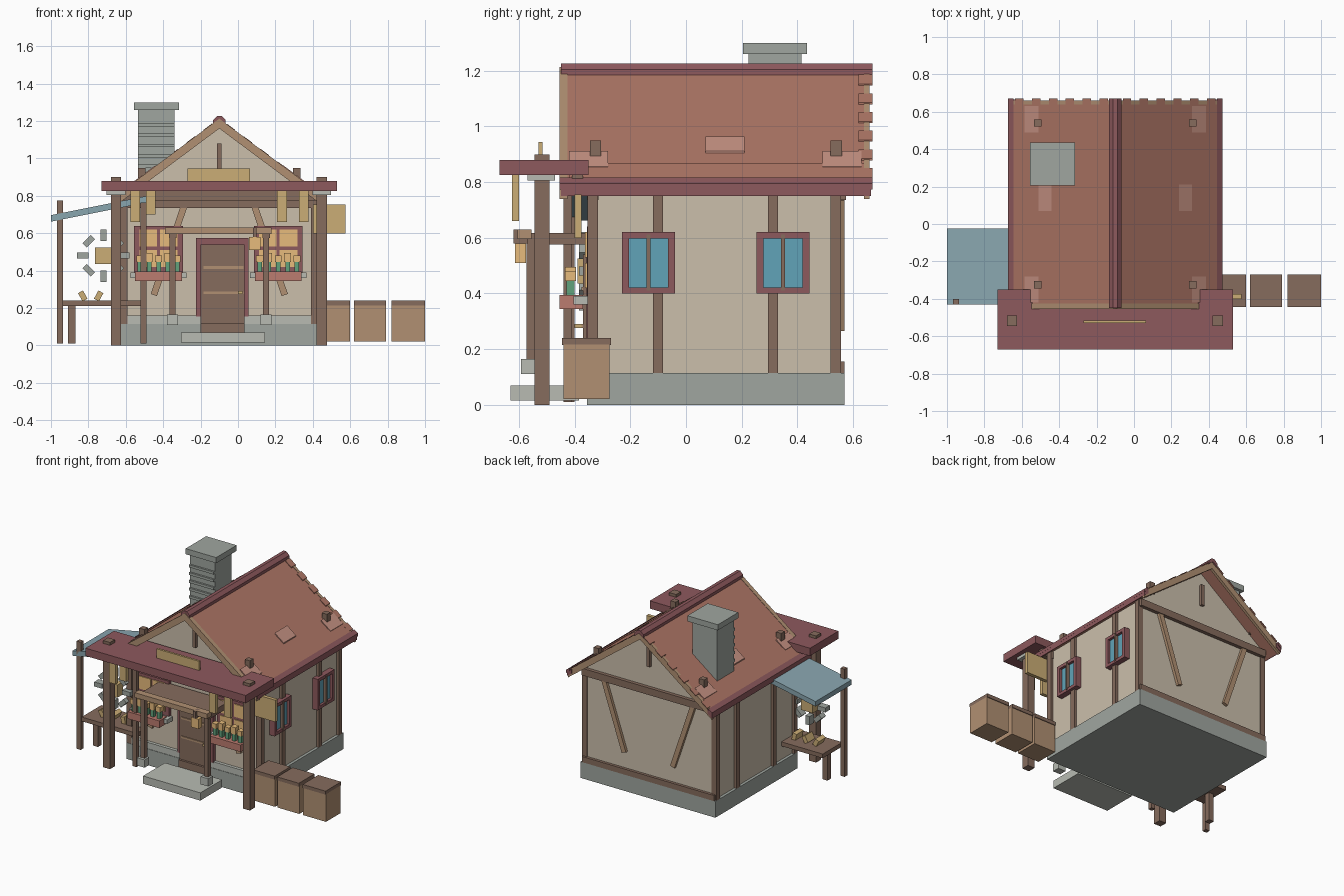
import bpy, math
from mathutils import Vector, Matrix

COLORS = dict(
    stone=(0.35, 0.38, 0.35), pale=(0.48, 0.5, 0.45), plaster=(0.6, 0.52, 0.41),
    wood=(0.24, 0.15, 0.11), oak=(0.44, 0.28, 0.17), tan=(0.6, 0.42, 0.18),
    roof=(0.42, 0.18, 0.13), patch=(0.55, 0.28, 0.22), maroon=(0.27, 0.1, 0.11),
    blue=(0.12, 0.37, 0.48), canvas=(0.25, 0.38, 0.43), green=(0.12, 0.36, 0.2),
    pink=(0.5, 0.2, 0.16), glow=(0.8, 0.5, 0.2))
MATS = {}
for k, c in COLORS.items():
    MATS[k] = bpy.data.materials.new(k)
    MATS[k].diffuse_color = (*c, 1)


def mesh(name, verts, faces, mat):
    me = bpy.data.meshes.new(name)
    me.from_pydata(verts, [], faces)
    me.materials.append(MATS[mat])
    ob = bpy.data.objects.new(name, me)
    bpy.context.collection.objects.link(ob)
    return ob


FACES = [(0, 1, 3, 2), (4, 6, 7, 5), (0, 4, 5, 1), (2, 3, 7, 6), (0, 2, 6, 4), (1, 5, 7, 3)]


def box(name, x0, x1, y0, y1, z0, z1, mat):
    return mesh(name, [(x, y, z) for x in (x0, x1) for y in (y0, y1) for z in (z0, z1)], FACES, mat)


def tilted(name, c, size, angle, mat):
    """Box centred on c, turned about the y axis."""
    h = [s / 2 for s in size]
    ob = box(name, -h[0], h[0], -h[1], h[1], -h[2], h[2], mat)
    ob.data.transform(Matrix.Translation(c) @ Matrix.Rotation(angle, 4, 'Y'))
    return ob


def beam(name, p, q, y, w, d, mat):
    """Board from (x, z) p to q in the plane y."""
    dx, dz = q[0] - p[0], q[1] - p[1]
    return tilted(name, ((p[0] + q[0]) / 2, y, (p[1] + q[1]) / 2),
                  (w, d, math.hypot(dx, dz)), math.atan2(dx, dz), mat)


def prism(name, prof, y0, y1, mat):
    n = len(prof)
    v = [(x, y, z) for y in (y0, y1) for x, z in prof]
    f = [tuple(range(n)), tuple(range(2 * n - 1, n - 1, -1))]
    f += [(i, i + n, (i + 1) % n + n, (i + 1) % n) for i in range(n)]
    return mesh(name, v, f, mat)


CX = -0.1      # ridge line
S = 0.745      # roof slope
TILT = math.atan(S)


def roof_z(d):
    return 1.21 - S * d


# Foundation and plaster body with gables
box("foundation", -0.63, 0.43, -0.355, 0.57, 0, 0.115, "stone")
prism("house_body", [(-0.61, 0.115), (0.41, 0.115), (0.41, 0.79), (CX, 1.17), (-0.61, 0.79)], -0.33, 0.55, "plaster")
box("front_sill", -0.62, 0.42, -0.352, -0.33, 0.115, 0.16, "pale")

# Timber frame
for s in (-1, 1):
    w = CX + s * 0.51
    for y in (-0.335, -0.1, 0.312, 0.538):
        box("wall_stud", w - 0.02, w + 0.02, y - 0.018, y + 0.018, 0.115, 0.79, "wood")
    for y in (-0.335, 0.555):
        beam("wall_brace", (CX + s * (0.19 if y < 0 else 0.35), 0.74),
             (CX + s * (0.35 if y < 0 else 0.19), 0.27), y, 0.035, 0.03, "oak")
for y in (-0.335, 0.555):
    box("tie_beam", -0.62, 0.42, y - 0.02, y + 0.02, 0.735, 0.785, "wood")
    box("king_post", CX - 0.012, CX + 0.012, y - 0.015, y + 0.015, 0.93, 1.08, "wood")
box("back_sill", -0.62, 0.42, 0.535, 0.57, 0.115, 0.155, "wood")

# Roof slopes, rafters, eaves, pegs, patches and loose tiles
for s in (-1, 1):
    def slab(name, d0, d1, y0, y1, lo, hi, mat):
        prism(name, [(CX + s * d0, roof_z(d0) + lo), (CX + s * d1, roof_z(d1) + lo),
                     (CX + s * d1, roof_z(d1) + hi), (CX + s * d0, roof_z(d0) + hi)], y0, y1, mat)
    slab("roof_slope", 0, 0.565, -0.43, 0.645, -0.035, 0, "roof")
    for y0, y1 in ((-0.455, -0.425), (0.64, 0.66)):
        slab("gable_rafter", 0, 0.565, y0, y1, -0.05, 0.003, "oak")
    for i in range(6):
        slab("edge_tile", 0.04 + i * 0.09, 0.085 + i * 0.09, 0.62, 0.67, 0.0, 0.006, "roof")
    slab("eave_board", 0.545, 0.573, -0.455, 0.67, -0.01, 0.012, "maroon")
    slab("lower_eave", 0.535, 0.57, -0.45, 0.665, -0.035, -0.005, "maroon")
    slab("tile_row", 0.465, 0.56, -0.42, 0.64, 0, 0.005, "roof")
    for y in (-0.35, 0.56):
        slab("roof_patch", 0.41, 0.485, y - 0.07, y + 0.07, 0, 0.008, "patch")
    slab("roof_patch", 0.34, 0.41, 0.07, 0.21, 0, 0.008, "patch")
    for y in (-0.325, 0.54):
        x = CX + s * 0.415
        box("roof_peg", x - 0.02, x + 0.02, y - 0.02, y + 0.02, 0.87, 0.95, "wood")
prism("ridge_cap", [(CX - 0.034, 1.18), (CX - 0.034, 1.205), (CX - 0.012, 1.227),
                    (CX + 0.012, 1.227), (CX + 0.034, 1.205), (CX + 0.034, 1.18), (CX, 1.206)], -0.45, 0.67, "maroon")

# Chimney
box("chimney", -0.535, -0.34, 0.225, 0.415, 0.82, 1.265, "stone")
box("chimney_cap", -0.555, -0.315, 0.205, 0.435, 1.26, 1.3, "stone")
for i in range(5):
    z = 0.95 + i * 0.055
    box("chimney_course", -0.535, -0.34, 0.212, 0.23, z, z + 0.018, "stone")

# Front awning with its posts and name board
box("front_awning", -0.73, 0.53, -0.67, -0.35, 0.825, 0.88, "maroon")
box("awning_beam", -0.65, 0.45, -0.41, -0.37, 0.775, 0.825, "wood")
for x in (-0.652, 0.448):
    box("awning_post", x - 0.027, x + 0.027, -0.545, -0.49, 0, 0.9, "wood")
    box("post_capital", x - 0.05, x + 0.05, -0.57, -0.47, 0.805, 0.825, "pale")
box("blank_board", -0.27, 0.065, -0.53, -0.515, 0.88, 0.945, "tan")
for x, z in ((-0.55, 0.66), (-0.467, 0.7), (0.235, 0.66), (0.352, 0.66)):
    box("hanging_banner", x - 0.026, x + 0.026, -0.625, -0.6, z, 0.826, "tan")
box("side_board", 0.4, 0.575, -0.4, -0.375, 0.6, 0.755, "tan")

# Door porch
for x in (-0.35, 0.15):
    box("porch_post", x - 0.016, x + 0.016, -0.573, -0.541, 0.16, 0.58, "wood")
    box("post_plinth", x - 0.03, x + 0.03, -0.592, -0.54, 0.11, 0.165, "pale")
    box("porch_side_beam", x - 0.02, x + 0.02, -0.57, -0.33, 0.575, 0.61, "wood")
box("porch_front_beam", -0.39, 0.18, -0.605, -0.555, 0.595, 0.63, "oak")
box("porch_roof", -0.37, 0.17, -0.56, -0.34, 0.6, 0.618, "wood")
box("lantern", 0.06, 0.12, -0.615, -0.575, 0.51, 0.58, "glow")
box("lantern_hook", 0.08, 0.1, -0.62, -0.57, 0.58, 0.63, "wood")
box("front_step", -0.305, 0.145, -0.63, -0.385, 0.015, 0.07, "pale")
box("threshold", -0.2, 0.035, -0.385, -0.34, 0.07, 0.12, "wood")

# Door
box("door_frame", -0.225, 0.055, -0.358, -0.33, 0.155, 0.575, "maroon")
box("door", -0.2, 0.035, -0.37, -0.34, 0.12, 0.54, "wood")
for z in (0.275, 0.41):
    box("door_strap", -0.185, 0.03, -0.376, -0.36, z, z + 0.014, "oak")
box("door_handle", 0.0, 0.025, -0.4, -0.37, 0.275, 0.29, "tan")

# Front windows with planted flower boxes
for x in (-0.425, 0.215):
    box("front_window_frame", x - 0.13, x + 0.13, -0.355, -0.33, 0.39, 0.64, "maroon")
    for i in (-1, 1):
        for z in (0.42, 0.53):
            box("front_pane", x + i * 0.055 - 0.047, x + i * 0.055 + 0.047, -0.362, -0.35, z, z + 0.09, "glow")
    box("window_sill", x - 0.15, x + 0.15, -0.405, -0.34, 0.36, 0.39, "pale")
    box("flower_box", x - 0.125, x + 0.125, -0.455, -0.37, 0.345, 0.395, "pink")
    for i in range(5):
        fx = x - 0.1 + i * 0.05
        box("stem", fx - 0.012, fx + 0.012, -0.43, -0.4, 0.39, 0.445, "green")
        top = 0.48 + 0.015 * (i % 2)
        box("blossom", fx - 0.018, fx + 0.018, -0.435, -0.395, 0.445, top, "glow")

# Right side windows
for y in (-0.135, 0.348):
    box("side_window_pane", 0.41, 0.432, y - 0.08, y + 0.08, 0.415, 0.605, "blue")
    for s in (-1, 1):
        a, b = sorted((y + s * 0.07, y + s * 0.095))
        box("side_window_jamb", 0.41, 0.45, a, b, 0.4, 0.62, "maroon")
    for z in (0.4, 0.598):
        box("side_window_rail", 0.41, 0.45, y - 0.095, y + 0.095, z, z + 0.022, "maroon")
    box("side_window_mullion", 0.41, 0.455, y - 0.007, y + 0.007, 0.41, 0.612, "wood")

# Crates
for x0, x1 in ((0.43, 0.6), (0.62, 0.79), (0.82, 1.0)):
    box("crate", x0, x1, -0.44, -0.275, 0.02, 0.217, "oak")
    box("crate_lid", x0, x1, -0.445, -0.27, 0.215, 0.24, "wood")

# Lean-to awning over the workbench
prism("side_awning", [(-1, 0.662), (-1, 0.697), (-0.46, 0.805), (-0.46, 0.77)], -0.43, -0.025, "canvas")
box("lean_to_post", -0.967, -0.935, -0.43, -0.4, 0.01, 0.775, "wood")
box("lean_to_post", -0.52, -0.49, -0.44, -0.41, 0.01, 0.765, "wood")
box("bench_top", -0.935, -0.5, -0.42, -0.2, 0.21, 0.24, "wood")
box("bench_leg", -0.91, -0.87, -0.33, -0.29, 0.01, 0.21, "wood")
for x, z, a in ((-0.83, 0.265, -0.5), (-0.745, 0.265, 0.5), (-0.66, 0.262, -0.2)):
    tilted("bench_tool", (x, -0.31, z), (0.03, 0.08, 0.05), a, "tan")

# Cog wheel hanging above the bench
box("wheel_hub", -0.765, -0.675, -0.39, -0.33, 0.435, 0.525, "tan")
for i in range(8):
    a = i * math.pi / 4
    tilted("wheel_tooth", (-0.72 + 0.11 * math.sin(a), -0.36, 0.48 + 0.11 * math.cos(a)),
           (0.032, 0.05, 0.062), a + (math.pi / 2 if i % 2 else 0), "stone")
